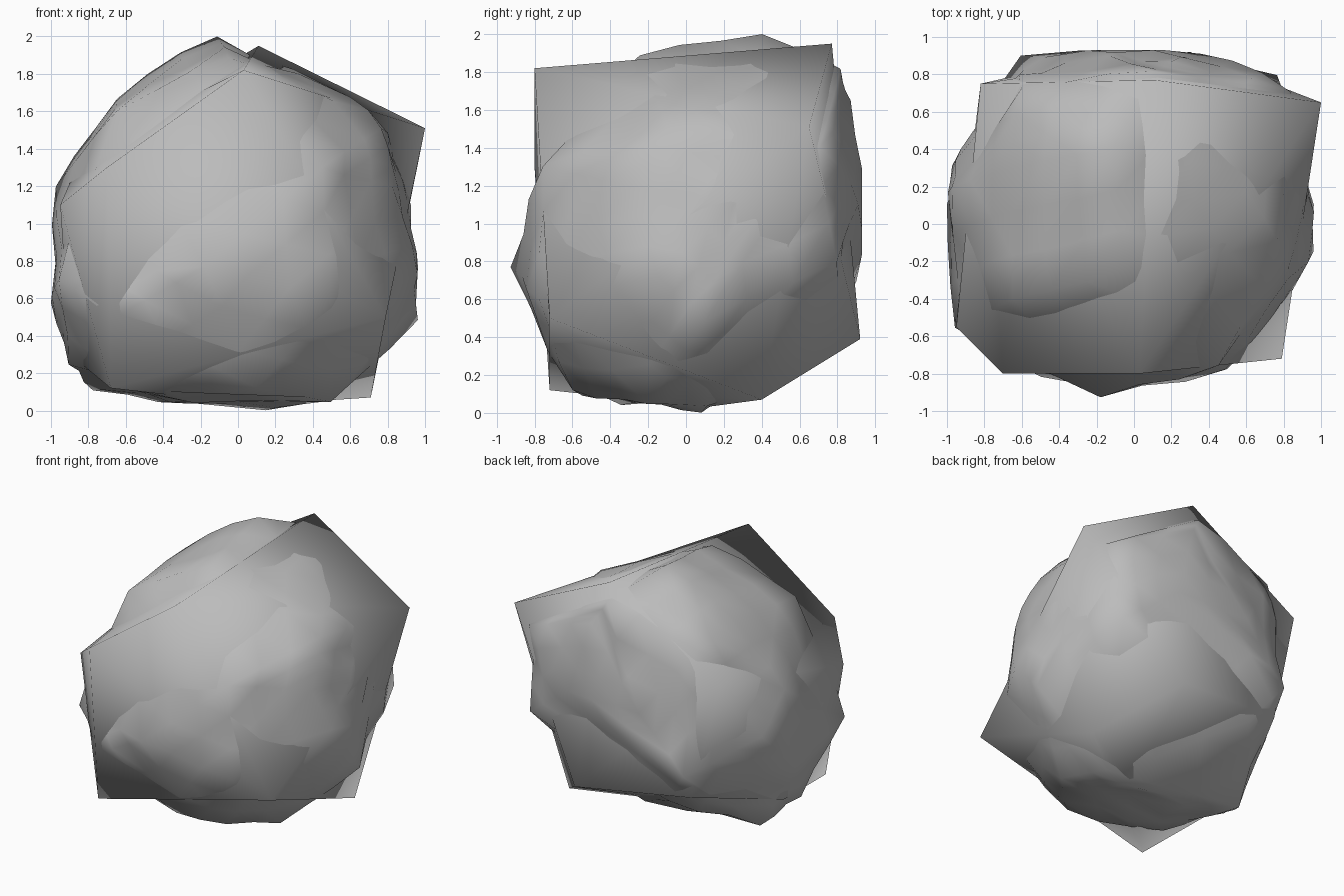
import bpy
import bmesh
from mathutils import Vector, noise

cube = bpy.data.objects.get("Cube")
if cube:
    bpy.data.objects.remove(cube, do_unlink=True)

stone = bpy.data.materials.new("grey_stone")
stone.use_nodes = True
grey = (0.5, 0.5, 0.5, 1)
stone.diffuse_color = grey
stone.node_tree.nodes["Principled BSDF"].inputs["Base Color"].default_value = grey

LOW = Vector((-1, -0.93, 0))
HIGH = Vector((1, 0.93, 2))


def hull_mesh(points):
    """Wrap a closed convex skin around a few corner points."""
    bm = bmesh.new()
    for point in points:
        bm.verts.new(point)
    result = bmesh.ops.convex_hull(bm, input=bm.verts)
    loose = set(result["geom_interior"]) | set(result["geom_unused"])
    spare = [g for g in loose if isinstance(g, bmesh.types.BMVert) and g.is_valid]
    if spare:
        bmesh.ops.delete(bm, geom=spare, context="VERTS")
    bmesh.ops.recalc_face_normals(bm, faces=bm.faces)
    return bm


def roughen(bm, amount):
    """Push the skin in and out so that it reads as weathered stone."""
    bm.normal_update()
    moves = [v.normal * noise.noise(v.co * 4) * amount for v in bm.verts]
    for vert, move in zip(bm.verts, moves):
        vert.co += move
        for axis in range(3):
            vert.co[axis] = min(max(vert.co[axis], LOW[axis]), HIGH[axis])


def add_stone(name, bm, sharp_angle):
    mesh = bpy.data.meshes.new(name)
    bm.to_mesh(mesh)
    bm.free()
    mesh.materials.append(stone)
    obj = bpy.data.objects.new(name, mesh)
    bpy.context.collection.objects.link(obj)
    bpy.ops.object.select_all(action="DESELECT")
    obj.select_set(True)
    bpy.context.view_layer.objects.active = obj
    bpy.ops.object.shade_smooth_by_angle(angle=sharp_angle)
    return obj


# Angular outer slabs: the large facets with sharp projecting corners
slab_corners = [
    (1, .65, 1.51), (.11, .77, 1.95), (.03, -.8, 1.82),
    (-.7, -.8, 1.3), (-.82, .75, 1.4), (-.95, -.55, 1.1),
    (.79, -.72, .5), (-.68, -.72, .12), (.71, .4, .07),
    (.3, .92, .39), (-.9, .1, .3), (-.6, .8, .5), (.1, .1, .03),
]
add_stone("boulder_slabs", hull_mesh(slab_corners), 2.2)

# Weathered core: uneven body showing between the slabs
core_sides = [
    (.97, -.15, .72), (.92, .25, 1.1), (.95, .1, .49), (.85, -.3, 1.2),
    (-1, .1, .58), (-.9, -.1, .25), (-.98, .2, 1.2), (-.95, -.55, .7),
    (-.92, .4, .9), (-.25, .92, 1.1), (.36, .92, 1.1), (-.6, .89, .7),
    (.76, .79, .8), (.2, .87, 1.65), (-.4, .78, .4), (.5, -.78, .6),
    (-.18, -.93, .77), (.45, -.75, 1.3), (-.65, -.75, .5), (.83, .7, 1.4),
]
core_ends = [
    (-.11, .4, 2), (-.05, -.25, 1.9), (-.65, .3, 1.67), (-.65, -.4, 1.6),
    (.5, .3, 1.74), (.78, -.1, 1.52), (.35, .12, .01), (-.25, 0, .04),
    (.5, -.2, .04), (-.6, -.4, .1), (-.76, .2, .13), (.1, -.6, .12),
    (.1, .82, 1.82), (-.6, .72, 1.6),
]
core = hull_mesh(core_sides + core_ends)
bmesh.ops.subdivide_edges(core, edges=core.edges, cuts=2, use_grid_fill=True, smooth=0.06)
bmesh.ops.triangulate(core, faces=core.faces)
roughen(core, 0.05)
core.normal_update()
add_stone("boulder_core", core, 0.9)
